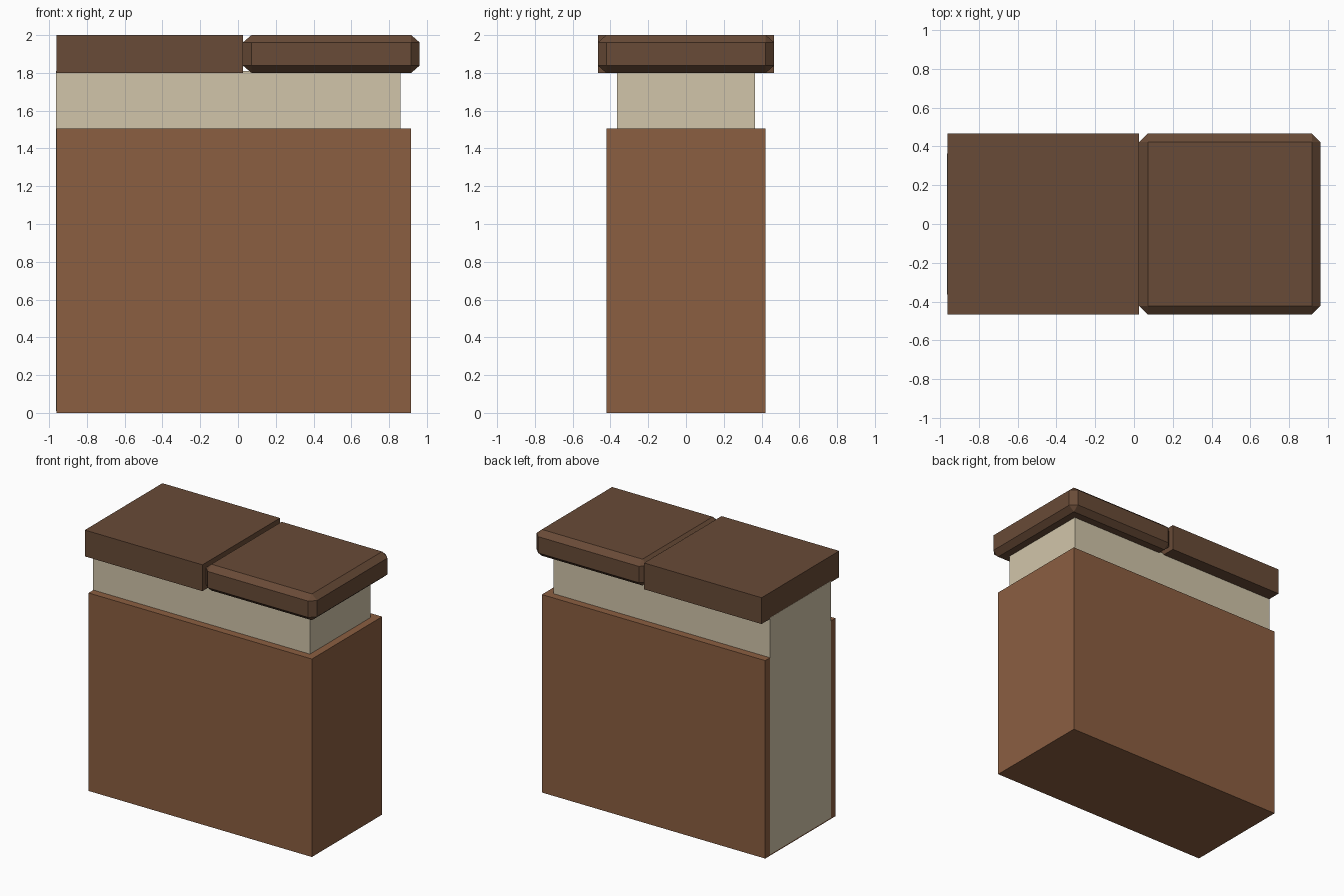
import bpy, bmesh
from mathutils import Matrix, Vector

if "Cube" in bpy.data.objects:
    bpy.data.objects.remove(bpy.data.objects["Cube"])


def material(name, color):
    m = bpy.data.materials.new(name)
    m.diffuse_color = (*color, 1)
    m.use_nodes = True
    m.node_tree.nodes["Principled BSDF"].inputs["Base Color"].default_value = m.diffuse_color
    return m


def box(name, x, y, z, mat, chamfer=0, chamfer_z=0):
    """Box spanning the given (min, max) ranges, optionally with chamfered edges."""
    size = Vector((x[1] - x[0], y[1] - y[0], z[1] - z[0]))
    squash = chamfer_z / chamfer if chamfer else 1
    bm = bmesh.new()
    bmesh.ops.create_cube(bm, size=1)
    bmesh.ops.scale(bm, vec=(size.x, size.y, size.z / squash), verts=bm.verts)
    if chamfer:
        bmesh.ops.bevel(bm, geom=bm.edges[:], offset=chamfer, segments=1,
                        affect='EDGES')
        bmesh.ops.scale(bm, vec=(1, 1, squash), verts=bm.verts)
    centre = Vector((sum(x), sum(y), sum(z))) / 2
    bm.transform(Matrix.Translation(centre))
    mesh = bpy.data.meshes.new(name)
    bm.to_mesh(mesh)
    bm.free()
    mesh.materials.append(mat)
    obj = bpy.data.objects.new(name, mesh)
    bpy.context.collection.objects.link(obj)
    return obj


brown = material("brown", (0.258, 0.113, 0.053))
dark = material("dark_brown", (0.14, 0.07, 0.038))
cream = material("cream", (0.64, 0.56, 0.40))

LEFT, SPLIT = -0.962, 0.027

# Outer case and the lighter core that rises out of it, flush on the left
box("case", (LEFT, 0.917), (-0.422, 0.422), (0, 1.505), brown)
box("core", (LEFT - 0.001, 0.86), (-0.364, 0.364), (0.01, 1.81), cream)

# Two-part lid: square-edged left half, chamfered right half
box("lid_left", (LEFT, SPLIT), (-0.466, 0.466), (1.8, 2), dark)
box("lid_right", (SPLIT, 0.961), (-0.466, 0.466), (1.8, 2), dark, 0.044, 0.038)
